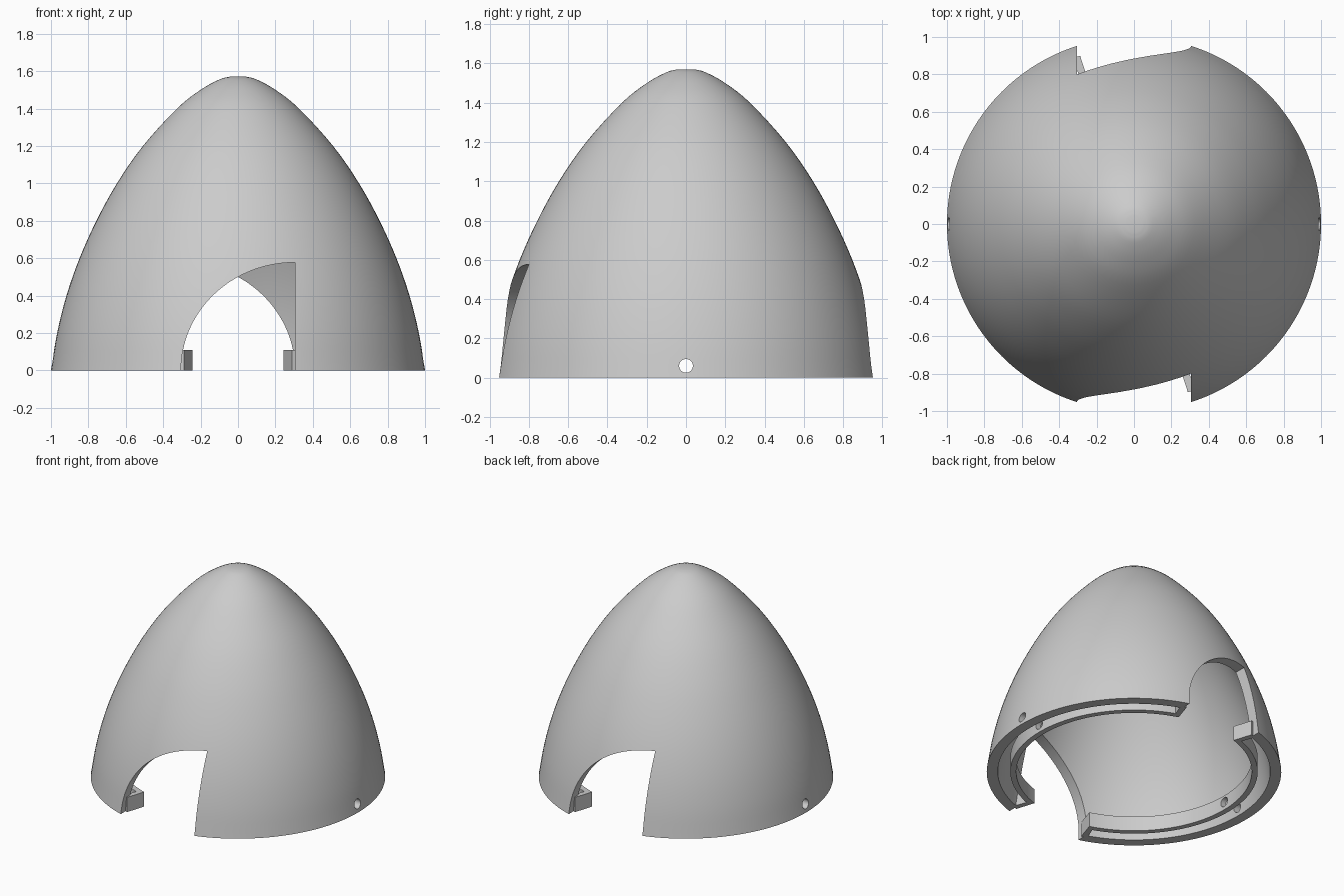
import bpy, bmesh, math
from mathutils import Matrix, Vector

cube = bpy.data.objects.get("Cube")
if cube:
    bpy.data.objects.remove(cube, do_unlink=True)

grey = bpy.data.materials.new("light grey")
grey.use_nodes = True
grey.diffuse_color = (0.6, 0.6, 0.6, 1)
grey.node_tree.nodes["Principled BSDF"].inputs["Base Color"].default_value = (0.6, 0.6, 0.6, 1)


def finish(bm, name):
    bmesh.ops.remove_doubles(bm, verts=bm.verts, dist=1e-5)
    bmesh.ops.recalc_face_normals(bm, faces=bm.faces)
    mesh = bpy.data.meshes.new(name)
    bm.to_mesh(mesh)
    bm.free()
    mesh.materials.append(grey)
    ob = bpy.data.objects.new(name, mesh)
    bpy.context.collection.objects.link(ob)
    return ob


def revolve(outline, name, start, sweep, steps):
    """Sweep a closed (radius, height) outline about z, capping open ends."""
    bm = bmesh.new()
    verts = [bm.verts.new((r, 0, z)) for r, z in outline]
    face = bm.faces.new(verts)
    bmesh.ops.rotate(bm, verts=verts, matrix=Matrix.Rotation(start, 3, 'Z'))
    full = sweep > 6.28
    geom = list(face.edges) if full else [face] + list(face.edges) + verts
    bmesh.ops.spin(bm, geom=geom, cent=(0, 0, 0), axis=(0, 0, 1), angle=sweep,
                   steps=steps, use_merge=full, use_duplicate=False)
    if full:
        bmesh.ops.delete(bm, geom=[face], context='FACES_ONLY')
    return finish(bm, name)


def prism(outline, y0, y1, name):
    """Extrude an (x, z) outline along y."""
    bm = bmesh.new()
    face = bm.faces.new([bm.verts.new((x, y0, z)) for x, z in outline])
    new = bmesh.ops.extrude_face_region(bm, geom=[face])["geom"]
    bmesh.ops.translate(bm, vec=(0, y1 - y0, 0),
                        verts=[v for v in new if isinstance(v, bmesh.types.BMVert)])
    return finish(bm, name)


def cut(ob, cutter):
    mod = ob.modifiers.new("cut", 'BOOLEAN')
    mod.operation, mod.solver, mod.object = 'DIFFERENCE', 'EXACT', cutter
    bpy.context.view_layer.objects.active = ob
    bpy.ops.object.modifier_apply(modifier=mod.name)


def smooth_curve(pts, n=4):
    """Catmull-Rom curve through the points."""
    p = [Vector(q) for q in pts]
    p = [2 * p[0] - p[1]] + p + [2 * p[-1] - p[-2]]
    out = []
    for a, b, c, d in zip(p, p[1:], p[2:], p[3:]):
        for i in range(n):
            t = i / n
            out.append(b + (c - a) * t / 2 + (a * 2 - b * 5 + c * 4 - d) * t * t / 2
                       + (b * 3 - a - c * 3 + d) * t ** 3 / 2)
    return out + [p[-2]]


# Domed shell: outer curve, small flat tip, offset inner curve
outer = smooth_curve([(1, 0), (.967, .2), (.917, .4), (.847, .6), (.757, .8), (.647, 1),
                      (.508, 1.2), (.326, 1.4), (.2, 1.5), (.1, 1.555), (.045, 1.57)])
wall = 0.075
inner = []
for i, p in enumerate(outer):
    d = outer[min(i + 1, len(outer) - 1)] - outer[max(i - 1, 0)]
    q = p + Vector((-d.y, d.x)).normalized() * wall
    if q.x > 0.02:
        inner.append((q.x, max(q.y, 0)))
inner[0] = (1 - wall, 0)
outline = [tuple(p) for p in outer] + [(0, 1.57), (0, 1.57 - wall)] + inner[::-1]
shell = revolve(outline, "shell", 0, 2 * math.pi, 128)

# Quarter-ellipse blade openings, front and back
half = 0.305
arc = [(half - 2 * half * math.sin(a), 0.577 * math.cos(a))
       for a in (i * math.pi / 64 for i in range(33))]
opening = arc + [(-half, -0.1), (half, -0.1)]
for turn in (0, math.pi):
    cutter = prism(opening, -1.2, -0.3, "opening_cutter")
    cutter.data.transform(Matrix.Rotation(turn, 4, 'Z'))
    cut(shell, cutter)
    bpy.data.objects.remove(cutter, do_unlink=True)

# Mounting flanges: a thin inner wall on each side joined to the shell by end walls
parts = [shell]
height, bore = 0.11, 0.8
end = math.pi / 2 - math.asin(half)
cap = 0.045


def band(r0, r1):
    return [(r0, 0), (r1, 0), (r1, height), (r0, height)]


for side, turn in (("left", 0), ("right", math.pi)):
    rail = revolve(band(bore, 0.84), side + "_flange", turn - end, 2 * end, 64)
    parts.append(rail)
    for label, a in (("front", -end), ("back", end - cap)):
        parts.append(revolve(band(0.835, 0.945), f"{side}_{label}_end_wall", turn + a, cap, 3))

# Screw holes through the shell and both flanges
bm = bmesh.new()
bmesh.ops.create_cone(bm, cap_ends=True, segments=32, radius1=0.035, radius2=0.035, depth=2.4,
                      matrix=Matrix.Translation((0, 0, 0.06)) @ Matrix.Rotation(math.pi / 2, 4, 'Y'))
drill = finish(bm, "drill")
for ob in parts:
    if "end_wall" not in ob.name:
        cut(ob, drill)
bpy.data.objects.remove(drill, do_unlink=True)

# Smooth shading with crisp edges
bpy.ops.object.select_all(action='DESELECT')
for ob in parts:
    ob.select_set(True)
bpy.context.view_layer.objects.active = shell
bpy.ops.object.shade_smooth_by_angle(angle=math.radians(30))
